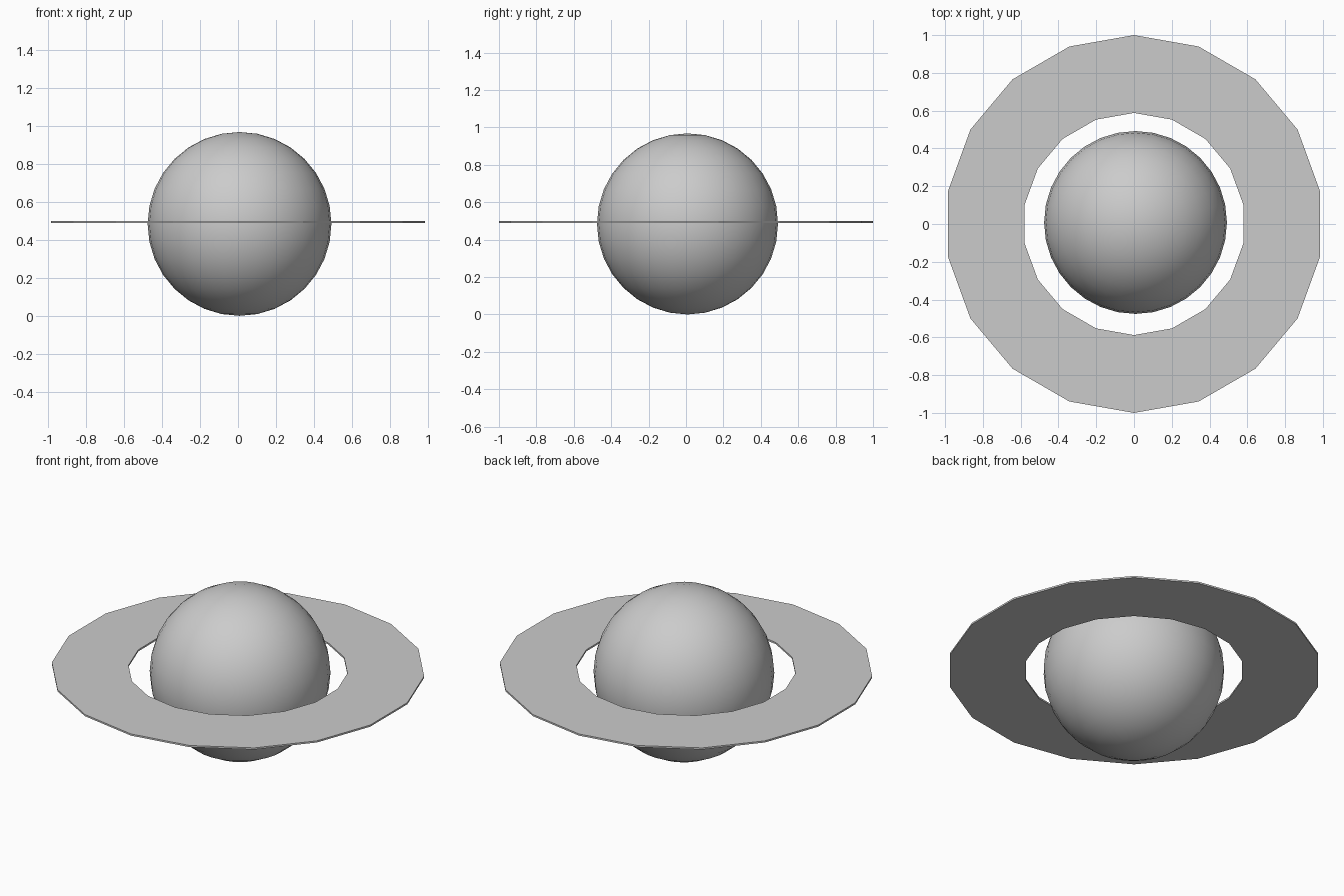
import bpy, bmesh
from math import cos, sin, tau, pi

if "Cube" in bpy.data.objects:
    bpy.data.objects.remove(bpy.data.objects["Cube"])

# Smooth planet ball, slightly off-centre from the ring
bpy.ops.mesh.primitive_uv_sphere_add(segments=32, ring_count=16, radius=0.484,
                                     location=(0.008, 0.008, 0.484))
planet = bpy.context.object
planet.name = "planet_ball"
bpy.ops.object.shade_smooth()


# Flat 18-sided ring: rectangular section swept around z
def flat_ring(name, inner, outer, z0, z1, sides):
    bm = bmesh.new()
    section = [(inner, z0), (outer, z0), (outer, z1), (inner, z1)]
    loops = []
    for i in range(sides):
        a = pi / 2 + tau * i / sides
        loops.append([bm.verts.new((r * cos(a), r * sin(a), z)) for r, z in section])
    for i in range(sides):
        p, q = loops[i], loops[(i + 1) % sides]
        for j in range(4):
            k = (j + 1) % 4
            bm.faces.new((p[j], p[k], q[k], q[j]))
    bmesh.ops.recalc_face_normals(bm, faces=bm.faces)
    mesh = bpy.data.meshes.new(name)
    bm.to_mesh(mesh)
    bm.free()
    obj = bpy.data.objects.new(name, mesh)
    bpy.context.collection.objects.link(obj)
    return obj


flat_ring("planet_ring", 0.588, 1.0, 0.49, 0.5, 18)
